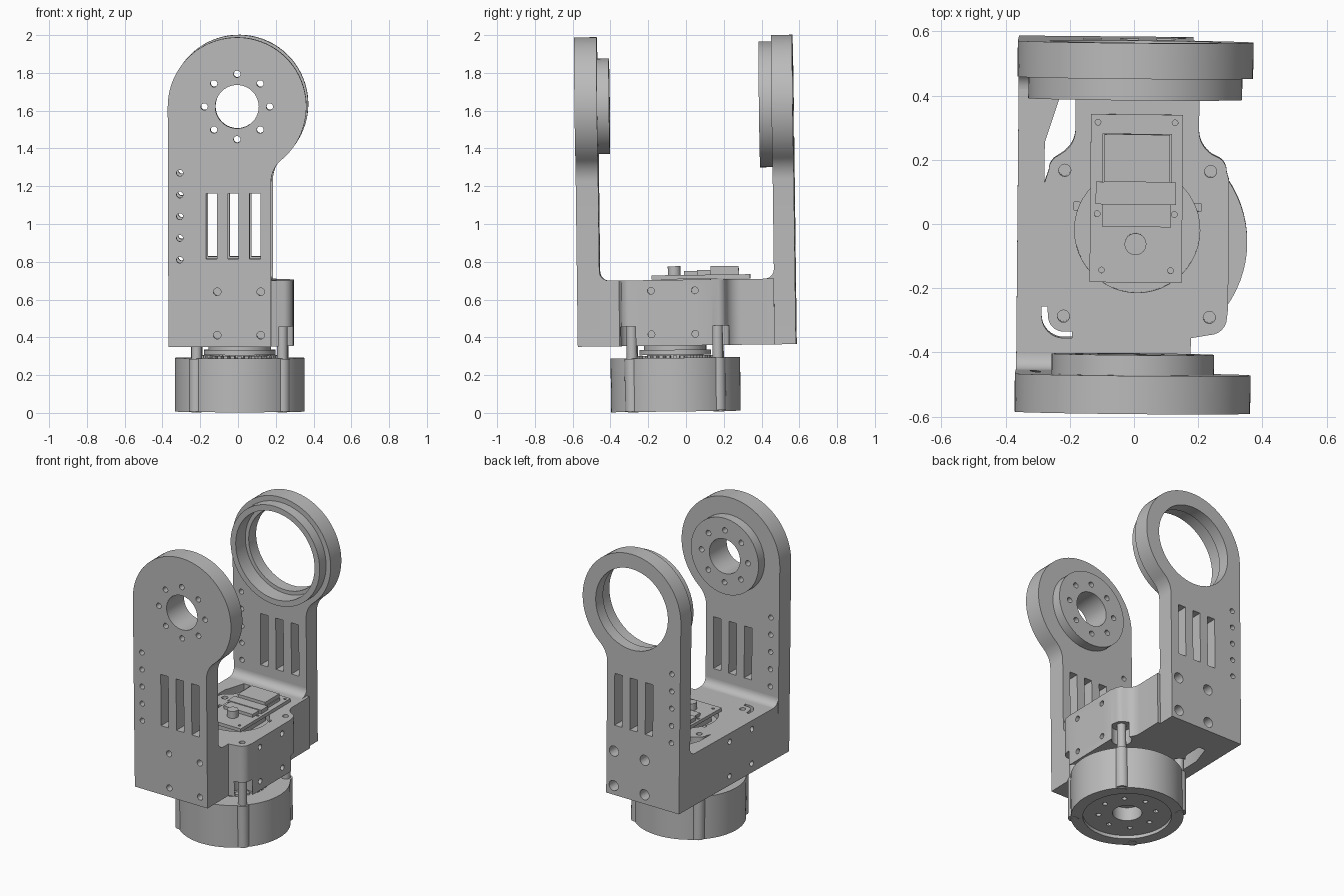
import bpy, bmesh
from math import sin, cos, pi, sqrt, atan2, radians
from mathutils import Matrix

if "Cube" in bpy.data.objects:
    bpy.data.objects.remove(bpy.data.objects["Cube"], do_unlink=True)

grey = bpy.data.materials.new("mid grey")
grey.use_nodes = True
COLOUR = (0.5, 0.5, 0.5, 1)
grey.diffuse_color = COLOUR
grey.node_tree.nodes["Principled BSDF"].inputs["Base Color"].default_value = COLOUR

# The whole assembly leans very slightly
LEAN = Matrix.Rotation(0.0125, 4, 'X') @ Matrix.Rotation(-0.009, 4, 'Z')
parts = []


def arc(cx, cy, r, a0, a1, n=12):
    return [(cx + r * cos(a0 + (a1 - a0) * i / n), cy + r * sin(a0 + (a1 - a0) * i / n))
            for i in range(n + 1)]


def circle(cx, cy, r, n=24):
    return arc(cx, cy, r, 0, 2 * pi, n)[:-1]


def rect(x0, x1, y0, y1):
    return [(x0, y0), (x1, y0), (x1, y1), (x0, y1)]


def solid_mesh(name, solids):
    """Each solid is (outline, axis, low, high): an outline extruded along an axis."""
    place = {'X': lambda a, b, t: (t, a, b),
             'Y': lambda a, b, t: (a, t, b),
             'Z': lambda a, b, t: (a, b, t)}
    bm = bmesh.new()
    for pts, axis, lo, hi in solids:
        low = [bm.verts.new(place[axis](a, b, lo)) for a, b in pts]
        high = [bm.verts.new(place[axis](a, b, hi)) for a, b in pts]
        bm.faces.new(low)
        bm.faces.new(high)
        for i in range(len(pts)):
            j = (i + 1) % len(pts)
            bm.faces.new((low[i], low[j], high[j], high[i]))
    bmesh.ops.recalc_face_normals(bm, faces=bm.faces)
    mesh = bpy.data.meshes.new(name)
    bm.to_mesh(mesh)
    bm.free()
    obj = bpy.data.objects.new(name, mesh)
    bpy.context.scene.collection.objects.link(obj)
    return obj


def part(name, solids, *cuts):
    obj = solid_mesh(name, solids)
    obj.data.materials.append(grey)
    bpy.context.view_layer.objects.active = obj
    for cut in cuts:
        cutter = solid_mesh("cutter", cut)
        cutter.hide_render = True
        mod = obj.modifiers.new("cut", 'BOOLEAN')
        mod.operation = 'DIFFERENCE'
        mod.solver = 'EXACT'
        mod.use_self = True
        mod.object = cutter
        bpy.ops.object.modifier_apply(modifier=mod.name)
        bpy.data.objects.remove(cutter, do_unlink=True)
    parts.append(obj)
    return obj


# Main dimensions
LEFT, RIGHT, BOTTOM, FLOOR = -0.363, 0.18, 0.357, 0.705
F0, F1, B0, B1 = -0.567, -0.448, 0.476, 0.588
EYE, EYE_R, NECK = 1.628, 0.367, 0.15
MX, MY, POST = 0.01, -0.053, 0.227
corners = [(MX + sx * POST, MY + sy * POST) for sx in (-1, 1) for sy in (-1, 1)]

# Arm outline: straight back edge, round head, curved neck
nx = RIGHT + NECK
nz = EYE - sqrt((EYE_R + NECK) ** 2 - nx ** 2)
lean = atan2(nz - EYE, nx)
arm = ([(LEFT, BOTTOM), (RIGHT, BOTTOM)]
       + arc(nx, nz, NECK, pi, lean + pi, 10)
       + arc(0, EYE, EYE_R, lean, pi, 48)[1:])


def arm_cuts(lo, hi):
    slots = [(rect(x - 0.028, x + 0.028, 0.822, 1.168), 'Y', lo, hi) for x in (-0.135, -0.02, 0.095)]
    holes = [(circle(-0.303, 0.817 + 0.115 * i, 0.017, 16), 'Y', lo, hi) for i in range(5)]
    return slots + holes


def bolt_holes(r, lo, hi):
    return [(circle(x, z, r), 'Y', lo, hi) for x in (-0.105, 0.125) for z in (0.418, 0.648)]


hub_holes = [(circle(0, EYE, 0.115, 40), 'Y', -1, 0)]
hub_holes += [(circle(0.173 * cos(i * pi / 4), EYE + 0.173 * sin(i * pi / 4), 0.018, 16), 'Y', -1, 0)
              for i in range(8)]

# Front arm with its bolted hub
part("front_arm", [(arm, 'Y', F0, F1)],
     arm_cuts(-1, 0) + hub_holes + bolt_holes(0.02, -1, F0 + 0.1))
part("front_hub", [(circle(0, EYE, 0.253, 64), 'Y', F1, -0.385)], hub_holes)

# Back arm with its stepped bearing ring
part("back_arm", [(arm, 'Y', B0, B1)],
     arm_cuts(0, 1) + [(circle(0, EYE, 0.27, 64), 'Y', 0, 1)] + bolt_holes(0.034, B0 + 0.02, 1),
     [(circle(0, EYE, 0.295, 64), 'Y', 0, 0.51)])
part("bearing_ring", [(circle(0, EYE, 0.333, 64), 'Y', 0.409, B0)],
     [(circle(0, EYE, 0.295, 64), 'Y', 0, 1)])

# Motor mount block between the arms, with rounded lugs on the open side
lug_x = MX + POST
mount = ([(LEFT, F1), (RIGHT, F1), (RIGHT, -0.345)]
         + arc(lug_x, MY - POST, 0.055, -pi / 2, 0, 6)
         + [(0.295, -0.255), (0.295, 0.145)]
         + arc(lug_x, MY + POST, 0.05, 0, radians(58), 6)
         + arc(0.285, 0.3, 0.085, radians(238), radians(180), 8)
         + [(0.2, B0), (LEFT, B0)])
lx = MX - POST
back_gap = ([(-0.28, 0.135), (-0.28, 0.26), (-0.235, 0.4), (-0.185, 0.4)]
            + arc(-0.27, 0.3, 0.085, 0, radians(-58), 8)
            + arc(lx, MY + POST, 0.05, radians(122), pi, 6))
front_gap = (arc(lx, MY - POST, 0.068, pi, 1.5 * pi, 10)
             + [(-0.19, MY - POST - 0.068), (-0.19, MY - POST - 0.048)]
             + arc(lx, MY - POST, 0.048, 1.5 * pi, pi, 10) + [(-0.268, -0.25), (-0.285, -0.25)])
side_holes = [(circle(y, z, 0.018, 16), 'X', a, b)
              for y in (-0.175, 0.057) for z in (0.418, 0.648)
              for a, b in ((-1, LEFT + 0.08), (0.22, 1))]
part("motor_mount", [(mount, 'Z', BOTTOM, FLOOR)],
     [(back_gap, 'Z', 0, 1), (front_gap, 'Z', 0, 1)],
     [(circle(x, y, 0.062), 'Z', 0, 0.46) for x, y in corners],
     [(circle(x, y, 0.019, 16), 'Z', 0.3, 1) for x, y in corners],
     side_holes,
     [(circle(MX, -0.01, 0.195, 48), 'Z', 0.65, 1)],
     [(rect(-0.188, 0.208, 0.05, 0.075), 'Z', 0.68, 1)])

# Rounded inside corners where arms meet the mount
R = 0.05
front_fillet = [(F1, FLOOR)] + arc(F1 + R, FLOOR + R, R, 1.5 * pi, pi, 8)
back_fillet = [(B0, FLOOR)] + arc(B0 - R, FLOOR + R, R, 1.5 * pi, 2 * pi, 8)
part("corner_fillets", [(front_fillet, 'X', LEFT, RIGHT), (back_fillet, 'X', LEFT, RIGHT)])

# Circuit board with components and tiny screw holes
part("circuit_board", [(rect(-0.137, 0.15, -0.173, 0.35), 'Z', 0.708, 0.73)],
     [(circle(x, y, 0.009, 12), 'Z', 0.6, 1)
      for x, y in ((-0.115, 0.325), (0.125, 0.325), (-0.115, 0.04), (0.125, 0.04),
                   (-0.1, -0.135), (0.115, -0.135))])
part("board_standoff", [(rect(-0.1, 0.11, -0.12, 0.14), 'Z', 0.64, 0.71)])
part("board_housing", [(rect(-0.1, 0.115, 0.0, 0.29), 'Z', 0.73, 0.75)])
part("board_connector", [(rect(-0.12, 0.13, 0.07, 0.14), 'Z', 0.73, 0.755)])
part("board_chip", [(rect(-0.095, 0.11, 0.14, 0.288), 'Z', 0.75, 0.775)])
part("board_button", [(circle(0.005, -0.053, 0.034), 'Z', 0.73, 0.777)])

# Round motor base with lugs, hollow underside and ring of small holes
lugs = [(circle(x, y, 0.04), 'Z', 0.012, 0.29) for x, y in corners]
part("motor_base", [(circle(MX, MY, 0.343, 72), 'Z', 0.008, 0.292)],
     [(circle(MX, MY, 0.27, 48), 'Z', -1, 0.03)],
     [(circle(MX, MY, 0.09, 32), 'Z', -1, 0.12)]
     + [(circle(MX + 0.175 * cos(i * pi / 4), MY + 0.175 * sin(i * pi / 4), 0.016, 12), 'Z', -1, 0.1)
        for i in range(8)])
part("base_lugs", lugs)
part("base_screws", [(circle(x, y, 0.026, 16), 'Z', 0.005, 0.03) for x, y in corners])
part("motor_posts", [(circle(x, y, 0.028, 20), 'Z', 0.28, 0.47) for x, y in corners])

# Motor neck and toothed ring under the mount
part("motor_neck", [(circle(MX, MY, 0.165, 48), 'Z', 0.33, BOTTOM + 0.01),
                    (circle(MX, MY, 0.19, 48), 'Z', 0.308, 0.335),
                    (circle(MX, MY, 0.15, 48), 'Z', 0.285, 0.31)])
teeth = []
for i in range(36):
    a = i * pi / 18
    tooth = [(MX + r * cos(a + d), MY + r * sin(a + d))
             for r, d in ((0.17, -0.05), (0.215, -0.05), (0.215, 0.05), (0.17, 0.05))]
    teeth.append((tooth, 'Z', 0.29, 0.305))
part("motor_teeth", teeth)

# Smooth shading on curves, then apply the lean
for obj in parts:
    obj.data.transform(LEAN)
    bpy.ops.object.select_all(action='DESELECT')
    obj.select_set(True)
    bpy.context.view_layer.objects.active = obj
    bpy.ops.object.shade_smooth_by_angle(angle=radians(30))
